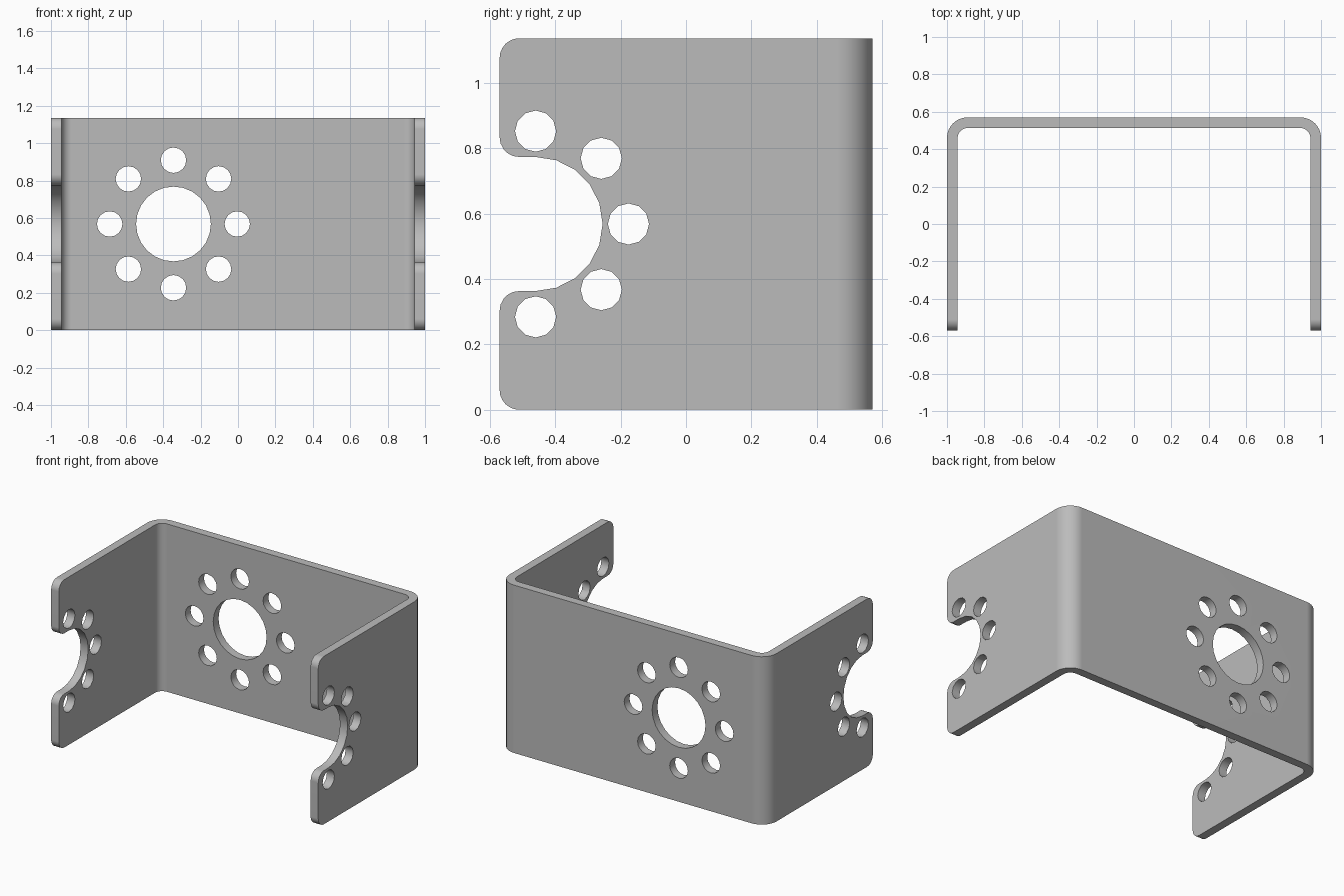
import bpy
import bmesh
from math import cos, sin, pi, radians
from mathutils import Vector

cube = bpy.data.objects.get("Cube")
if cube:
    bpy.data.objects.remove(cube, do_unlink=True)

HALF_X, HALF_Y, HEIGHT, WALL = 1.0, 0.57, 1.136, 0.057
BEND, CORNER = 0.11, 0.06
MID_Z = HEIGHT / 2


def arc(cx, cy, r, start, end, steps):
    """Points along an arc, angles in degrees."""
    angles = [radians(start + (end - start) * i / steps) for i in range(steps + 1)]
    return [(cx + r * cos(a), cy + r * sin(a)) for a in angles]


def extrude(name, outlines, place, sweep):
    """Solid object from closed 2D outlines swept along a vector."""
    bm = bmesh.new()
    for points in outlines:
        face = bm.faces.new([bm.verts.new(place(u, v)) for u, v in points])
        swept = bmesh.ops.extrude_face_region(bm, geom=[face], use_keep_orig=True)
        verts = [g for g in swept["geom"] if isinstance(g, bmesh.types.BMVert)]
        bmesh.ops.translate(bm, verts=verts, vec=Vector(sweep))
    bmesh.ops.recalc_face_normals(bm, faces=bm.faces)
    mesh = bpy.data.meshes.new(name)
    bm.to_mesh(mesh)
    bm.free()
    obj = bpy.data.objects.new(name, mesh)
    bpy.context.collection.objects.link(obj)
    return obj


def cut(target, cutter, operation):
    """Apply a boolean and discard the helper."""
    cutter.hide_render = True
    mod = target.modifiers.new(cutter.name, 'BOOLEAN')
    mod.object, mod.operation, mod.solver = cutter, operation, 'EXACT'
    bpy.context.view_layer.objects.active = target
    bpy.ops.object.modifier_apply(modifier=mod.name)
    bpy.data.objects.remove(cutter, do_unlink=True)


def circle(cx, cy, r, sides):
    return arc(cx, cy, r, 0, 360, sides)[:-1]


def bolt_ring(cx, cy, ring, r, angles, sides):
    return [circle(cx + ring * cos(radians(a)), cy + ring * sin(radians(a)), r, sides)
            for a in angles]


# Bent sheet: U-shaped plan, overlong in z and trimmed by the side outline
cx, cy = HALF_X - BEND, HALF_Y - BEND
outer = ([(HALF_X, -HALF_Y - 0.1)] + arc(cx, cy, BEND, 0, 90, 8)
         + arc(-cx, cy, BEND, 90, 180, 8) + [(-HALF_X, -HALF_Y - 0.1)])
inner = ([(HALF_X - WALL, -HALF_Y - 0.1)] + arc(cx, cy, BEND - WALL, 0, 90, 8)
         + arc(-cx, cy, BEND - WALL, 90, 180, 8) + [(WALL - HALF_X, -HALF_Y - 0.1)])
bracket = extrude("bracket", [outer + inner[::-1]],
                  lambda u, v: (u, v, -0.1), (0, 0, HEIGHT + 0.2))

# Side outline: rounded front corners and a round notch with filleted lips
NOTCH_Y, NOTCH_R = -0.46, 0.205
edge = -HALF_Y + CORNER
lip = NOTCH_R + CORNER
lower = (arc(edge, CORNER, CORNER, 270, 180, 6)
         + arc(edge, MID_Z - lip, CORNER, 180, 90, 5))
upper = [(y, HEIGHT - z) for y, z in reversed(lower)]
notch = arc(NOTCH_Y, MID_Z, NOTCH_R, -90, 90, 10)
outline = [(HALF_Y + 0.1, 0)] + lower + notch + upper + [(HALF_Y + 0.1, HEIGHT)]
side_trim = extrude("side_trim", [outline],
                    lambda u, v: (-1.2, u, v), (2.4, 0, 0))
cut(bracket, side_trim, 'INTERSECT')

# Screw holes around the notch, through both flanges
side_holes = extrude("side_holes",
                     bolt_ring(NOTCH_Y, MID_Z, 0.284, 0.063, range(-90, 91, 45), 12),
                     lambda u, v: (-1.2, u, v), (2.4, 0, 0))
cut(bracket, side_holes, 'DIFFERENCE')

# Large opening with its ring of screw holes in the back plate
HUB_X = -0.345
back_holes = extrude("back_holes",
                     [circle(HUB_X, MID_Z, 0.2, 24)]
                     + bolt_ring(HUB_X, MID_Z, 0.341, 0.068, range(0, 360, 45), 16),
                     lambda u, v: (u, 0.4, v), (0, 0.3, 0))
cut(bracket, back_holes, 'DIFFERENCE')

# Smooth bends and hole walls, flat plates
bpy.ops.object.select_all(action='DESELECT')
bracket.select_set(True)
bpy.context.view_layer.objects.active = bracket
bpy.ops.object.shade_smooth_by_angle(angle=radians(35))
weighted = bracket.modifiers.new("flat_plates", 'WEIGHTED_NORMAL')
weighted.keep_sharp = True

# Bare metal
grey = bpy.data.materials.new("metal grey")
grey.use_nodes = True
colour = (0.5, 0.5, 0.5, 1)
grey.diffuse_color = colour
grey.node_tree.nodes["Principled BSDF"].inputs["Base Color"].default_value = colour
bracket.data.materials.clear()
bracket.data.materials.append(grey)
for poly in bracket.data.polygons:
    poly.material_index = 0
